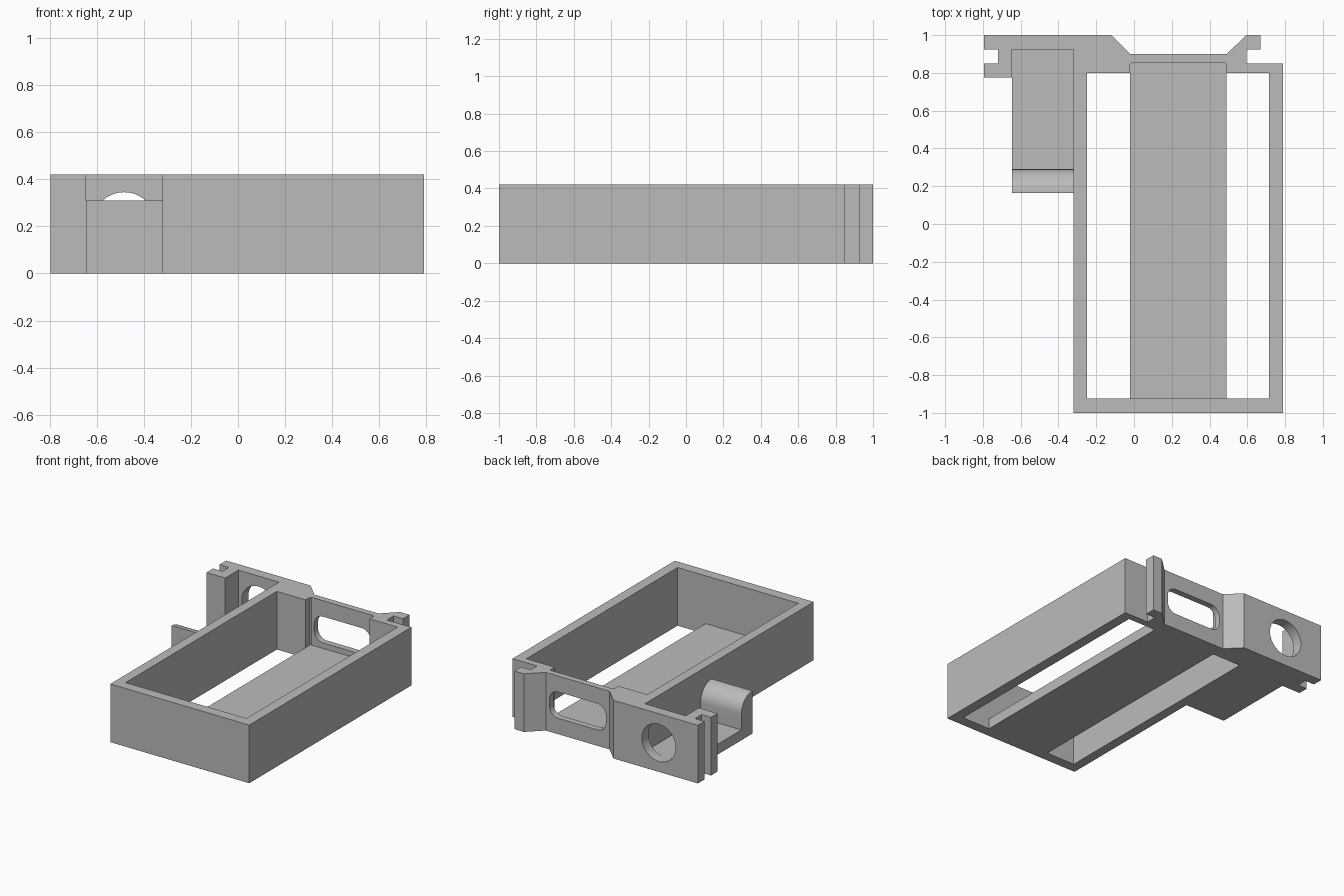
import bpy
import bmesh
from math import cos, sin, pi
from mathutils import Vector

if "Cube" in bpy.data.objects:
    bpy.data.objects.remove(bpy.data.objects["Cube"])

HEIGHT, FLOOR = 0.42, 0.075

grey = bpy.data.materials.new("plain grey")
grey.use_nodes = True
grey.diffuse_color = (0.5, 0.5, 0.5, 1)
grey.node_tree.nodes["Principled BSDF"].inputs["Base Color"].default_value = (0.5, 0.5, 0.5, 1)


def extrude(name, points, axis, low, high):
    """Extrude a 2D profile along x, y or z between two positions."""
    place = {"x": lambda a, b: (low, a, b),
             "y": lambda a, b: (a, low, b),
             "z": lambda a, b: (a, b, low)}[axis]
    shift = Vector([(high - low) * (axis == c) for c in "xyz"])
    bm = bmesh.new()
    face = bm.faces.new([bm.verts.new(place(a, b)) for a, b in points])
    result = bmesh.ops.extrude_face_region(bm, geom=[face])
    bmesh.ops.translate(bm, vec=shift,
                        verts=[v for v in result["geom"] if isinstance(v, bmesh.types.BMVert)])
    bmesh.ops.recalc_face_normals(bm, faces=bm.faces)
    mesh = bpy.data.meshes.new(name)
    bm.to_mesh(mesh)
    bm.free()
    mesh.materials.append(grey)
    obj = bpy.data.objects.new(name, mesh)
    bpy.context.collection.objects.link(obj)
    return obj


def rect(x0, x1, y0, y1):
    return [(x0, y0), (x1, y0), (x1, y1), (x0, y1)]


def arc(cx, cy, r, start, end, steps):
    return [(cx + r * cos(start + (end - start) * i / steps),
             cy + r * sin(start + (end - start) * i / steps)) for i in range(steps + 1)]


def rounded_rect(x0, x1, z0, z1, r):
    corners = [(x1 - r, z1 - r), (x0 + r, z1 - r), (x0 + r, z0 + r), (x1 - r, z0 + r)]
    points = []
    for i, (cx, cz) in enumerate(corners):
        points += arc(cx, cz, r, i * pi / 2, (i + 1) * pi / 2, 10)
    return points


def combine(target, other, operation):
    other.hide_render = True
    mod = target.modifiers.new(operation.lower(), "BOOLEAN")
    mod.operation = operation
    mod.solver = "EXACT"
    mod.object = other
    bpy.context.view_layer.objects.active = target
    bpy.ops.object.modifier_apply(modifier=mod.name)
    bpy.data.objects.remove(other)


# Tray body with its notched mounting arms along the back
outline = [(-0.32, -1), (0.79, -1), (0.79, 0.85), (0.595, 0.85), (0.595, 0.925),
           (0.67, 0.925), (0.67, 1), (0.595, 1), (0.49, 0.9), (-0.02, 0.9),
           (-0.12, 1), (-0.795, 1), (-0.795, 0.925), (-0.72, 0.925), (-0.72, 0.85),
           (-0.795, 0.85), (-0.795, 0.775), (-0.645, 0.775), (-0.645, 0.925), (-0.32, 0.925)]
body = extrude("tray_body", outline, "z", 0, HEIGHT)

# Tray hollow, floor openings and the recess in the back wall
recess = [(-0.02, 0.7), (0.49, 0.7), (0.49, 0.845), (0.48, 0.855), (-0.01, 0.855), (-0.02, 0.845)]
cuts = [extrude("hollow_cutter", rect(-0.25, 0.715, -0.925, 0.8), "z", FLOOR, 0.6),
        extrude("recess_cutter", recess, "z", FLOOR, 0.6)]
for x0, x1 in [(-0.25, -0.02), (0.49, 0.715)]:
    cuts.append(extrude("opening_cutter", rect(x0, x1, -0.925, 0.8), "z", -0.1, 0.2))

# Slot and round hole through the back
cuts.append(extrude("slot_cutter", rounded_rect(0.01, 0.46, 0.115, 0.305, 0.07), "y", 0.82, 1.1))
cuts.append(extrude("hole_cutter", arc(-0.483, 0.21, 0.135, 0, 2 * pi, 48)[:-1], "y", 0.87, 1.1))
for cutter in cuts:
    combine(body, cutter, "DIFFERENCE")

# Side shelf ending in a stop with a rounded inner edge
stop = [(0.925, 0), (0.925, FLOOR), (0.29, FLOOR)]
stop += arc(0.165, 0.185, 0.125, 0, pi / 2, 16) + [(0.165, 0)]
shelf = extrude("side_shelf", stop, "x", -0.645, -0.32)
combine(body, shelf, "UNION")

bpy.ops.object.select_all(action="DESELECT")
body.select_set(True)
bpy.context.view_layer.objects.active = body
bpy.ops.object.shade_smooth_by_angle(angle=pi / 6)
